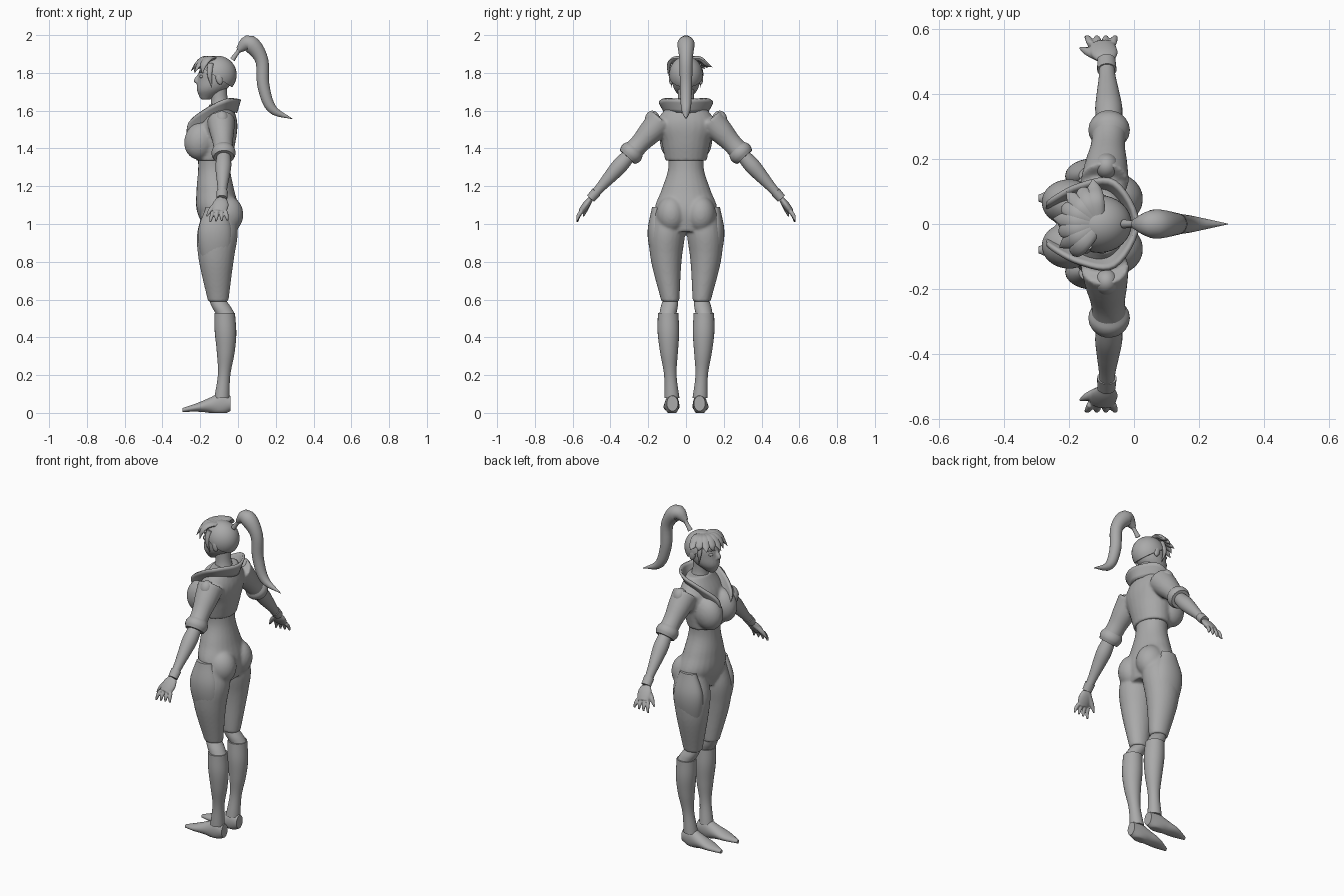
import bpy, bmesh
from math import cos, sin, pi, radians
from mathutils import Vector, Matrix

if "Cube" in bpy.data.objects:
    bpy.data.objects.remove(bpy.data.objects["Cube"], do_unlink=True)

clay = bpy.data.materials.new("plain grey")
clay.use_nodes = True
clay.diffuse_color = (.4, .4, .4, 1)
clay.node_tree.nodes["Principled BSDF"].inputs["Base Color"].default_value = clay.diffuse_color

X, Y, Z = Matrix.Identity(3)


def pick(objects):
    bpy.ops.object.select_all(action='DESELECT')
    for ob in objects:
        ob.select_set(True)
    bpy.context.view_layer.objects.active = objects[0]


def finish(name, bm):
    """Turn a bmesh into a smooth-shaded object."""
    bmesh.ops.recalc_face_normals(bm, faces=bm.faces)
    mesh = bpy.data.meshes.new(name)
    bm.to_mesh(mesh)
    bm.free()
    mesh.materials.append(clay)
    ob = bpy.data.objects.new(name, mesh)
    bpy.context.collection.objects.link(ob)
    pick([ob])
    bpy.ops.object.shade_smooth_by_angle(angle=radians(50))
    return ob


def along(values, t):
    """Smooth curve through evenly spaced numbers or vectors, t from 0 to 1."""
    last = len(values) - 1
    i = min(int(t * last), last - 1)
    t = t * last - i
    b, c = values[i], values[i + 1]
    a = values[i - 1] if i > 0 else b * 2 - c
    d = values[i + 2] if i + 2 <= last else c * 2 - b
    return (b + (c - a) * (t / 2) + (a * 2 - b * 5 + c * 4 - d) * (t * t / 2)
            + (b * 3 - a - c * 3 + d) * (t ** 3 / 2))


def tube(name, path, radii, wide=1.0, ref=X, axis=None, side=1, steps=24, sides=24):
    """Skin oval rings along a path; radii run along ref, wide is a ratio or a second list."""
    path = [Vector((p[0], p[1] * side, p[2])) for p in path]
    bm = bmesh.new()
    rings = []
    for step in range(steps + 1):
        t = step / steps
        centre = along(path, t)
        ahead = axis or (along(path, min(t + .01, 1)) - along(path, max(t - .01, 0))).normalized()
        u = (ref - ahead * ref.dot(ahead)).normalized()
        v = ahead.cross(u)
        r = max(along(radii, t), .001)
        w = max(along(wide, t), .001) if isinstance(wide, list) else r * wide
        turns = [2 * pi * k / sides for k in range(sides)]
        rings.append([bm.verts.new(centre + u * r * cos(q) + v * w * sin(q)) for q in turns])
    for lower, upper in zip(rings, rings[1:]):
        for k in range(sides):
            bm.faces.new((lower[k - 1], lower[k], upper[k], upper[k - 1]))
    bm.faces.new(rings[0])
    bm.faces.new(rings[-1])
    for vert in bm.verts:
        vert.co.z = max(vert.co.z, 0)
    return finish(name, bm)


def ball(name, centre, size, tilt=0, side=1, cut=None):
    """Ellipsoid tilted about y, optionally kept on one side of a plane."""
    x, y, z = centre
    place = (Matrix.Translation((x, y * side, z)) @ Matrix.Rotation(tilt, 4, 'Y')
             @ Matrix.Diagonal((*size, 1)))
    bm = bmesh.new()
    bmesh.ops.create_uvsphere(bm, u_segments=32, v_segments=20, radius=1, matrix=place)
    if cut:
        point, normal = cut
        bmesh.ops.bisect_plane(bm, geom=bm.verts[:] + bm.edges[:] + bm.faces[:],
                               plane_co=point, plane_no=normal, clear_inner=True)
        bmesh.ops.holes_fill(bm, edges=[e for e in bm.edges if e.is_boundary])
    return finish(name, bm)


def blend(name, objects, voxel=.008, rounds=5):
    """Fuse overlapping pieces into one soft surface."""
    pick(objects)
    bpy.ops.object.join()
    body = objects[0]
    body.name = name
    fuse = body.modifiers.new("Fuse", 'REMESH')
    fuse.mode, fuse.voxel_size, fuse.use_smooth_shade = 'VOXEL', voxel, True
    soften = body.modifiers.new("Soften", 'SMOOTH')
    soften.iterations, soften.factor = rounds, .5


# Joints of one side; the other side is mirrored
shoulder, elbow = Vector((-.09, .13, 1.55)), Vector((-.075, .3, 1.365))
wrist, knuckles = Vector((-.085, .505, 1.135)), Vector((-.1, .555, 1.065))
hip, thigh, knee = (-.1, .09, 1.06), (-.115, .105, .83), (-.105, .083, .59)
boot_top, calf, ankle = (-.07, .095, .53), (-.065, .09, .32), (-.085, .075, .08)
both = {"left": -1, "right": 1}

# Waist, hips and trousers
lower_body = [tube("waist", [(-.09, 0, .96), (-.12, 0, 1.18), (-.13, 0, 1.4)],
                   [.08, .112, .1, .085, .085], [.1, .165, .13, .095, .1], axis=Z)]
for side in both.values():
    lower_body += [
        ball("buttock", (-.06, .077, 1.05), (.088, .08, .1), side=side),
        tube("trouser", [hip, thigh, knee], [.09, .108, .096, .076, .054], .88, axis=Z, side=side)]
blend("trousers", lower_body)

# Jacket with bust and sleeves
upper_body = [tube("jacket_body", [(-.13, 0, 1.335), (-.09, 0, 1.635)],
                   [.094, .104, .1, .06], [.11, .13, .157, .09], axis=Z)]
for side in both.values():
    upper_body += [
        ball("bust", (-.2, .067, 1.44), (.084, .071, .1), tilt=.25, side=side),
        tube("sleeve", [shoulder, elbow], [.075, .065, .053, .055], side=side)]
blend("jacket", upper_body)

for word, side in both.items():
    # Thigh panel, knee, boot and foot
    tube(word + "_thigh_panel", [(-.12, .15, 1.09), (-.12, .145, .9), (-.11, .11, .68)],
         [.05, .09, .08, .04], .6, axis=Z, side=side)
    tube(word + "_knee", [knee, boot_top], [.046, .05, .05], .9, axis=Z, side=side)
    tube(word + "_boot", [boot_top, calf, ankle], [.054, .057, .047, .033, .04], axis=Z, side=side)
    tube(word + "_foot", [(-.04, .072, .05), (-.15, .075, .04), (-.295, .08, .015)],
         [.03, .036, .04, .04, .01], [.04, .06, .04, .022, .01], ref=Y, axis=X, side=side)

    # Shoulder patch, cuff and forearm
    ball(word + "_shoulder_patch", (-.085, .178, 1.55), (.038, .04, .05), side=side)
    tube(word + "_sleeve_cuff", [elbow.lerp(shoulder, .2), elbow.lerp(wrist, .05)],
         [.05, .062, .063, .054], side=side)
    tube(word + "_forearm", [elbow, wrist], [.036, .042, .035, .026, .022], side=side)
    tube(word + "_wrist_band", [wrist.lerp(elbow, .15), wrist], [.03, .028], .9, side=side)

    # Hand with four fingers and a thumb
    hand = [tube("palm", [wrist, knuckles], [.026, .04, .042, .036], .45, side=side),
            tube("thumb", [wrist, (-.14, .53, 1.08), (-.167, .543, 1.04)],
                 [.015, .013, .004], ref=Y, side=side)]
    for finger in range(4):
        base = knuckles + X * (.023 * finger - .034)
        tip = Vector((base.x + .008 * finger - .014, .576, 1.01 + .003 * finger))
        bend = base.lerp(tip, .5) + Y * .005
        hand.append(tube("finger", [base, bend, tip], [.011, .01, .005], side=side))
    blend(word + "_hand", hand, voxel=.004, rounds=2)

# Open standing collar running into lapels
rim = [Vector(p) for p in ((.01, 0, 1.66), (-.06, .13, 1.66), (-.17, .12, 1.61),
                           (-.26, .07, 1.54), (-.27, .05, 1.46))]
rim = [Vector((p.x, -p.y, p.z)) for p in rim[:0:-1]] + rim
bm = bmesh.new()
rows = []
for step in range(49):
    edge = along(rim, step / 48)
    root = Vector((edge.x * .88 - .02, edge.y * .7, edge.z - .07))
    rows.append([bm.verts.new(edge.lerp(root, k / 4)) for k in range(5)])
for here, there in zip(rows, rows[1:]):
    for k in range(4):
        bm.faces.new((here[k], here[k + 1], there[k + 1], there[k]))
cloth = finish("collar", bm).modifiers.new("Thickness", 'SOLIDIFY')
cloth.thickness, cloth.offset = .014, 0

# Neck, head and face
tube("neck", [(-.09, 0, 1.56), (-.105, 0, 1.74)], [.07, .045, .045], axis=Z)
blend("head", [
    tube("skull", [(-.17, 0, 1.66), (-.12, 0, 1.76), (-.11, 0, 1.88)],
         [.025, .075, .093, .09, .04], .8, axis=Z),
    tube("nose", [(-.2, 0, 1.8), (-.222, 0, 1.76), (-.21, 0, 1.74)], [.008, .013, .008], axis=Z),
    ball("lips", (-.203, 0, 1.713), (.01, .022, .009)),
    ball("chin", (-.188, 0, 1.677), (.018, .02, .014))], voxel=.005, rounds=3)
for word, side in both.items():
    ball(word + "_ear", (-.1, .079, 1.77), (.018, .012, .033), tilt=-.25, side=side)
    ball(word + "_eye", (-.192, .034, 1.78), (.012, .017, .009), side=side)
    tube(word + "_eyebrow", [(-.206, .014, 1.8), (-.198, .036, 1.807), (-.178, .056, 1.8)],
         [.003, .005, .001], ref=Z, side=side, sides=10)
    tube(word + "_side_lock", [(-.145, .07, 1.85), (-.15, .084, 1.79), (-.138, .074, 1.72)],
         [.016, .013, .001], .6, side=side, sides=12)

# Hair cap, swept fringe and ponytail
ball("hair_cap", (-.107, 0, 1.79), (.1, .089, .1), cut=((-.2, 0, 1.835), (.55, 0, .83)))
crown = Vector((-.11, 0, 1.87))
for lock in range(8):
    turn = radians(19 * lock - 50)
    out, across = Vector((-cos(turn), sin(turn), 0)), Vector((sin(turn), cos(turn), 0))
    reach = .125 + .015 * (lock % 2)
    tube(f"fringe_lock_{lock + 1}",
         [crown, crown + out * .07 + Z * .005, crown + out * .11 - Z * .025,
          crown + out * reach - Z * (.075 - .005 * lock)],
         [.02, .027, .022, .001], .5, ref=across, sides=12)
tube("hair_tie", [(-.03, 0, 1.87), (.02, 0, 1.94)], [.014, .011, .016], ref=Y)
tube("ponytail", [(0, 0, 1.92), (.06, 0, 1.955), (.125, 0, 1.87), (.135, 0, 1.73),
                  (.18, 0, 1.61), (.29, 0, 1.555)], [.015, .045, .035, .032, .025, .001], ref=Y)
